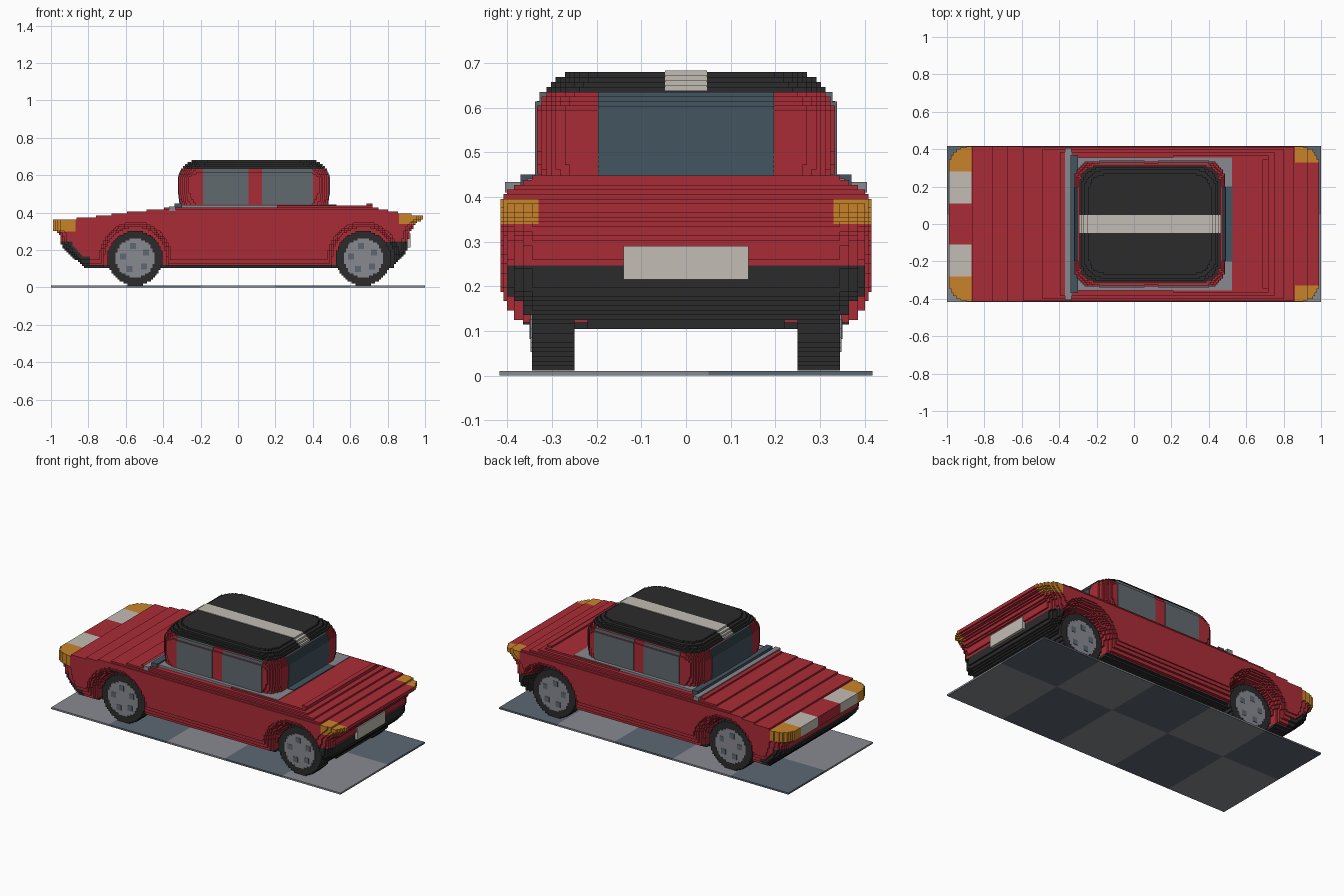
import bpy, bmesh, math
from mathutils import Vector

if "Cube" in bpy.data.objects:
    bpy.data.objects.remove(bpy.data.objects["Cube"])

G = 2 / 192                       # step size of the blocky surface


def material(name, rgb):
    lin = [((c / 255 + 0.055) / 1.055) ** 2.4 for c in rgb] + [1]
    m = bpy.data.materials.new(name)
    m.use_nodes = True
    m.diffuse_color = lin
    m.node_tree.nodes["Principled BSDF"].inputs["Base Color"].default_value = lin
    return m


RED = material("red paint", (170, 44, 54))
BLACK = material("black trim", (43, 43, 43))
WHITE = material("off white", (194, 190, 181))
ORANGE = material("orange lamp", (200, 132, 42))
SCREEN = material("slate glass", (68, 85, 96))
WINDOW = material("grey side glass", (97, 106, 111))
GREY = material("light grey", (137, 138, 145))
SLATE = material("slate tile", (93, 104, 114))


def snap(v):
    return round(v / G) * G


def lerp(pts, t):
    """Height along a list of (position, height) points."""
    for (a, p), (b, q) in zip(pts, pts[1:]):
        if t <= b:
            return p + (q - p) * max(0, t - a) / (b - a)
    return pts[-1][1]


def stair(columns):
    """Outline of side by side columns (u0, u1, low, high)."""
    top, low = [], []
    for u0, u1, lo, hi in columns:
        for u in (u0, u1):
            top.append((round(u, 5), round(hi, 5)))
            low.append((round(u, 5), round(lo, 5)))
    loop = []
    for row in (top, low):        # drop repeated and in-line points
        kept = []
        for p in row:
            if kept and p == kept[-1]:
                continue
            if len(kept) > 1 and kept[-1][1] == kept[-2][1] == p[1]:
                kept.pop()
            kept.append(p)
        loop.append(kept)
    return loop[0] + loop[1][::-1]


def prism(bm, outline, axis, a, b):
    """Extrude a 2D outline from a to b along y or z."""
    def place(p, d):
        return (p[0], d, p[1]) if axis == "y" else (p[0], p[1], d)
    ends = [[bm.verts.new(place(p, d)) for p in outline] for d in (a, b)]
    for e in ends:
        bm.faces.new(e)
    n = len(outline)
    for i in range(n):
        j = (i + 1) % n
        bm.faces.new((ends[0][i], ends[0][j], ends[1][j], ends[1][i]))


def finish(name, bm, *mats):
    bmesh.ops.recalc_face_normals(bm, faces=bm.faces[:])
    me = bpy.data.meshes.new(name)
    bm.to_mesh(me)
    bm.free()
    for m in mats:
        me.materials.append(m)
    ob = bpy.data.objects.new(name, me)
    bpy.context.collection.objects.link(ob)
    return ob


def box(name, x0, x1, y0, y1, z0, z1, mat):
    bm = bmesh.new()
    prism(bm, [(x0, y0), (x1, y0), (x1, y1), (x0, y1)], "z", z0, z1)
    return finish(name, bm, mat)


# Body: side profile slabs across the width, narrowing at the edges
TOP = [(-.98, .36), (-.8, .375), (-.6, .40), (-.35, .427), (.5, .435), (.68, .435),
       (.69, .447), (.715, .447), (.72, .427), (.85, .402), (.99, .38)]
BOTTOM = [(-.98, .305), (-.955, .29), (-.94, .22), (-.88, .16), (-.82, .105), (.825, .105),
          (.90, .19), (.91, .25), (.92, .30), (.95, .34), (.99, .37)]
WHEELS = (-.55, .67)
AXLE_Z = .157
# outer y, highest z, lowest z, shortening at the ends, wheel arch radius
SLABS = [(.22, .45, .105, 0, 0), (.345, .45, .105, 0, .165), (.365, .435, .115, .008, .17),
         (.385, .425, .13, .02, .18), (.40, .415, .15, .035, .19),
         (.408, .405, .165, .06, .20), (.415, .395, .19, .09, .21)]


def body_outline(cap, floor, inset, arch):
    cols = []
    for k in range(-96, 96):
        x = (k + .5) * G
        xs = x * .985 / (.985 - inset)
        if not -.985 < xs < .992:
            continue
        hi = snap(min(lerp(TOP, x), cap))
        lo = max(lerp(BOTTOM, xs), floor)
        for wx in WHEELS:
            if abs(x - wx) < arch:
                lo = max(lo, AXLE_Z + math.sqrt(arch ** 2 - (x - wx) ** 2))
        cols.append((k * G, (k + 1) * G, min(snap(lo), hi - G), hi))
    return stair(cols)


bm = bmesh.new()
inner = 0
for y, *shape in SLABS:
    outline = body_outline(*shape)
    if inner == 0:
        prism(bm, outline, "y", -y, y)
    else:
        for s in (-1, 1):
            prism(bm, outline, "y", s * inner, s * y)
    inner = y

# Cut colour borders into the body, then colour by position
cuts = [("x", v) for v in (-.87, -.79, .79, .86)]
cuts += [("y", s * v) for v in (.11, .28, .33) for s in (-1, 1)]
cuts += [("z", v) for v in (.12, .247, .30, .34)]
for axis, v in cuts:
    n = Vector([float(axis == a) for a in "xyz"])
    bmesh.ops.bisect_plane(bm, geom=bm.verts[:] + bm.edges[:] + bm.faces[:],
                           dist=1e-6, plane_co=n * v, plane_no=n)
for f in bm.faces:
    x, y, z = f.calc_center_median()
    y = abs(y)
    if z < .12 or (z < .247 and abs(x) > .79 and y < .403):
        f.material_index = 1
    elif x < -.87 and z > .30 and y > .11:
        f.material_index = 3 if y > .28 else 2
    elif x > .86 and z > .34 and y > .33:
        f.material_index = 3
finish("body", bm, RED, BLACK, WHITE, ORANGE)

# Cabin: stacked rounded layers, reused for the roof, glass and stripe
CABIN_INSET = [(.43, .01), (.5, 0), (.59, 0), (.635, .02), (.66, .045), (.68, .08)]


def cabin_stack(name, mat, z0, z1, clip_x=(-1, 1), clip_y=1, grow=0.0):
    bm = bmesh.new()
    n = round((z1 - z0) / G)
    for i in range(n):
        za, zb = (z0 + (z1 - z0) * t / n for t in (i, i + 1))
        ins = lerp(CABIN_INSET, (za + zb) / 2) - grow
        x0, x1, w, r = -.317 + ins, .487 - ins, .338 - ins, .10
        lo_x, hi_x = max(x0, clip_x[0]), min(x1, clip_x[1])
        m = round((hi_x - lo_x) / G)
        cols = []
        for k in range(m):
            ua, ub = (lo_x + (hi_x - lo_x) * t / m for t in (k, k + 1))
            u = (ua + ub) / 2
            d = max(0, x0 + r - u, u - x1 + r)
            h = min(snap(w - r + math.sqrt(r * r - d * d) - grow) + grow, clip_y)
            cols.append((ua, ub, -h, h))
        prism(bm, stair(cols), "z", za + grow, zb + grow)
    return finish(name, bm, mat)


cabin_stack("cabin", RED, .42, .635)
cabin_stack("roof", BLACK, .635, .68)
cabin_stack("roof_stripe", WHITE, .635, .68, clip_y=.047, grow=.003)
cabin_stack("end_windows", SCREEN, .44, .631, clip_y=.197, grow=.004)
cabin_stack("side_windows_front", WINDOW, .44, .63, clip_x=(-.187, .057), grow=.005)
cabin_stack("side_windows_rear", WINDOW, .44, .63, clip_x=(.127, .40), grow=.005)

# Trim around the foot of the cabin
box("cabin_trim", -.33, .525, -.355, .355, .42, .441, GREY)
box("rear_screen_foot", .47, .527, -.2, .2, .42, .444, SCREEN)
box("front_trim", -.37, -.335, -.405, .405, .41, .434, GREY)
box("front_screen_foot", -.34, -.30, -.37, .37, .42, .45, SCREEN)

# Rear plate
box("number_plate", .89, .923, -.14, .14, .215, .29, WHITE)


# Wheels
def disc(name, cx, radius, y0, y1, mat):
    n = round(2 * radius / G)
    cols = []
    for k in range(n):
        ua, ub = (-radius + 2 * radius * t / n for t in (k, k + 1))
        h = max(G, snap(math.sqrt(radius ** 2 - ((ua + ub) / 2) ** 2)))
        cols.append((cx + ua, cx + ub, AXLE_Z - h, AXLE_Z + h))
    bm = bmesh.new()
    prism(bm, stair(cols), "y", y0, y1)
    return finish(name, bm, mat)


for end, wx in zip(("front", "rear"), WHEELS):
    box(end + "_axle", wx - .02, wx + .02, -.26, .26, AXLE_Z - .02, AXLE_Z + .02, BLACK)
    for side, s in (("left", 1), ("right", -1)):
        tag = end + "_" + side
        disc(tag + "_tyre", wx, .147, s * .25, s * .345, BLACK)
        disc(tag + "_hub", wx, .104, s * .34, s * .348, GREY)
        for i in range(5):
            a = math.radians(100 + 72 * i)
            hx, hz = wx + .066 * math.cos(a), AXLE_Z + .066 * math.sin(a)
            box(f"{tag}_hub_hole_{i + 1}", hx - .016, hx + .016, s * .345, s * .350,
                hz - .016, hz + .016, SLATE)

# Chequered ground slab
for i in range(5):
    for j, (y0, y1) in enumerate(((-.417, .05), (.05, .417))):
        box(f"ground_tile_{i + 1}_{j + 1}", -1 + .4 * i, -.6 + .4 * i, y0, y1, 0, G,
            SLATE if (i + j) % 2 else GREY)
